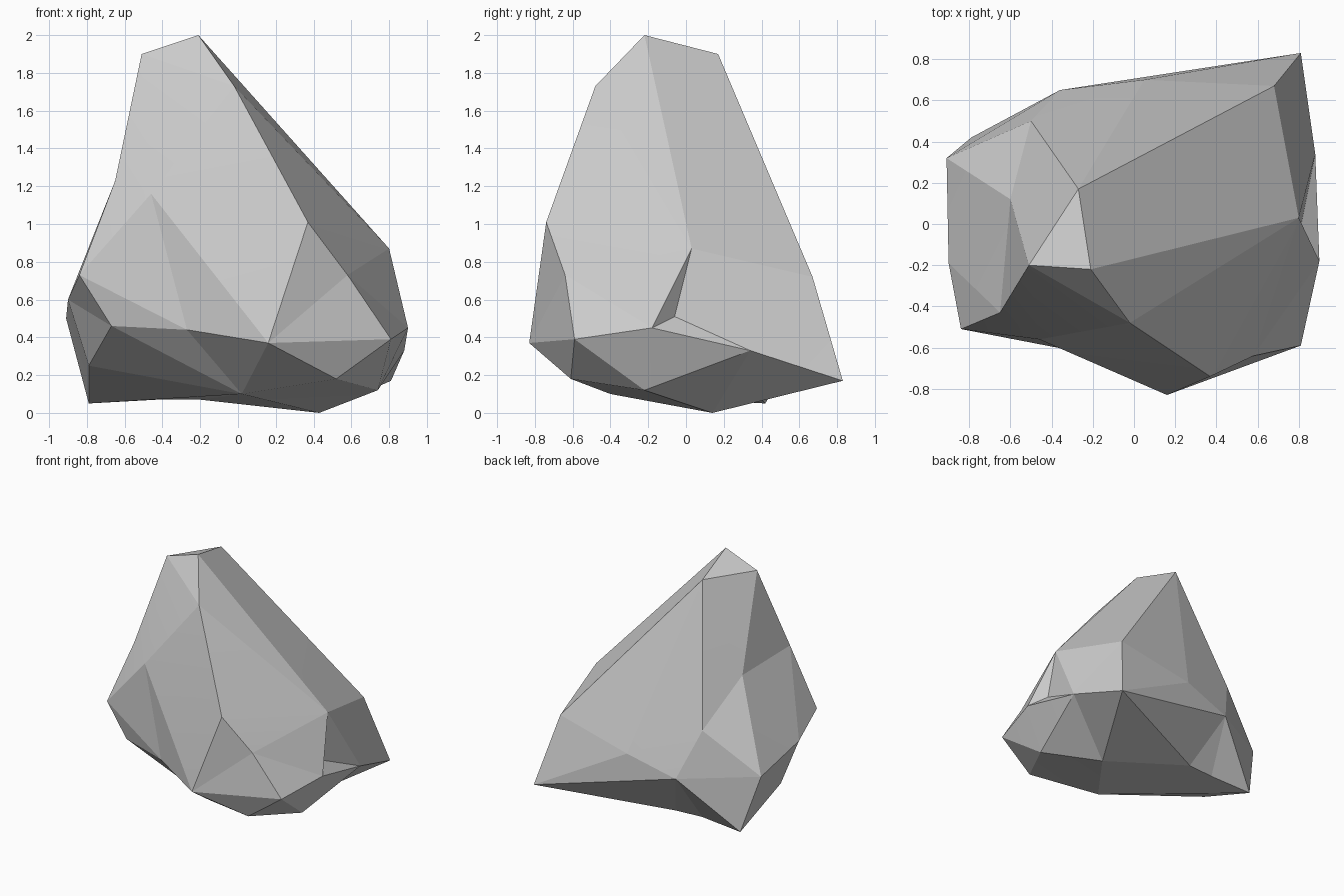
import bpy, bmesh, math
from mathutils import Vector

if "Cube" in bpy.data.objects:
    bpy.data.objects.remove(bpy.data.objects["Cube"])

# Corner points of the boulder, grouped by level
crown = [(-.21, -.22, 2), (-.27, .17, 1.9), (-.51, -.2, 1.9), (-.02, -.48, 1.73)]
shoulder = [(-.65, -.43, 1.23), (-.46, -.56, 1.16), (-.6, .12, 1.18), (.37, -.74, 1.01),
            (.8, .03, .87), (-.5, .5, .84)]
waist = [(-.84, -.51, .73), (.58, -.64, .73), (.68, .67, .72), (-.9, -.19, .6),
         (.05, .7, .58), (-.91, .32, .5), (-.36, .65, .46), (-.67, -.5, .46),
         (-.27, -.62, .44), (.9, -.18, .45), (.81, -.59, .39), (.16, -.83, .37),
         (.88, .34, .33)]
base = [(-.79, -.11, .25), (.52, -.61, .18), (.81, .83, .17), (.74, -.22, .12),
        (.02, -.4, .1), (-.79, .42, .05), (.43, .14, 0)]
# Dented corners: right-hand ledge and hollow under the back
dents = [(.8, -.06, .51), (-.2, .42, .07), (-.43, .4, .07)]

points = [Vector(p) for p in crown + shoulder + waist + base + dents]
centre = Vector((0, 0, .6))


def inflate(p):
    """Move a point most of the way onto an egg around the centre."""
    d = p - centre
    d.z *= .75 if d.z > 0 else 1.3
    return d * d.length ** -.7


# Skin the inflated points, so dents are included, then restore the real shape
rounded = [inflate(p) for p in points]
for step in range(80):
    bm = bmesh.new()
    verts = [bm.verts.new(p) for p in rounded]
    bmesh.ops.convex_hull(bm, input=verts, use_existing_faces=False)
    inside = [i for i, v in enumerate(verts) if not v.link_faces]
    if not inside:
        break
    for i in inside:
        rounded[i] *= 1.01
    bm.free()
for v, p in zip(verts, points):
    v.co = p
bmesh.ops.recalc_face_normals(bm, faces=bm.faces)

# Boulder object with crisp edges
mesh = bpy.data.meshes.new("boulder")
bm.to_mesh(mesh)
bm.free()
boulder = bpy.data.objects.new("boulder", mesh)
bpy.context.collection.objects.link(boulder)
bpy.context.view_layer.objects.active = boulder
boulder.select_set(True)
bpy.ops.object.shade_smooth_by_angle(angle=math.radians(5))
